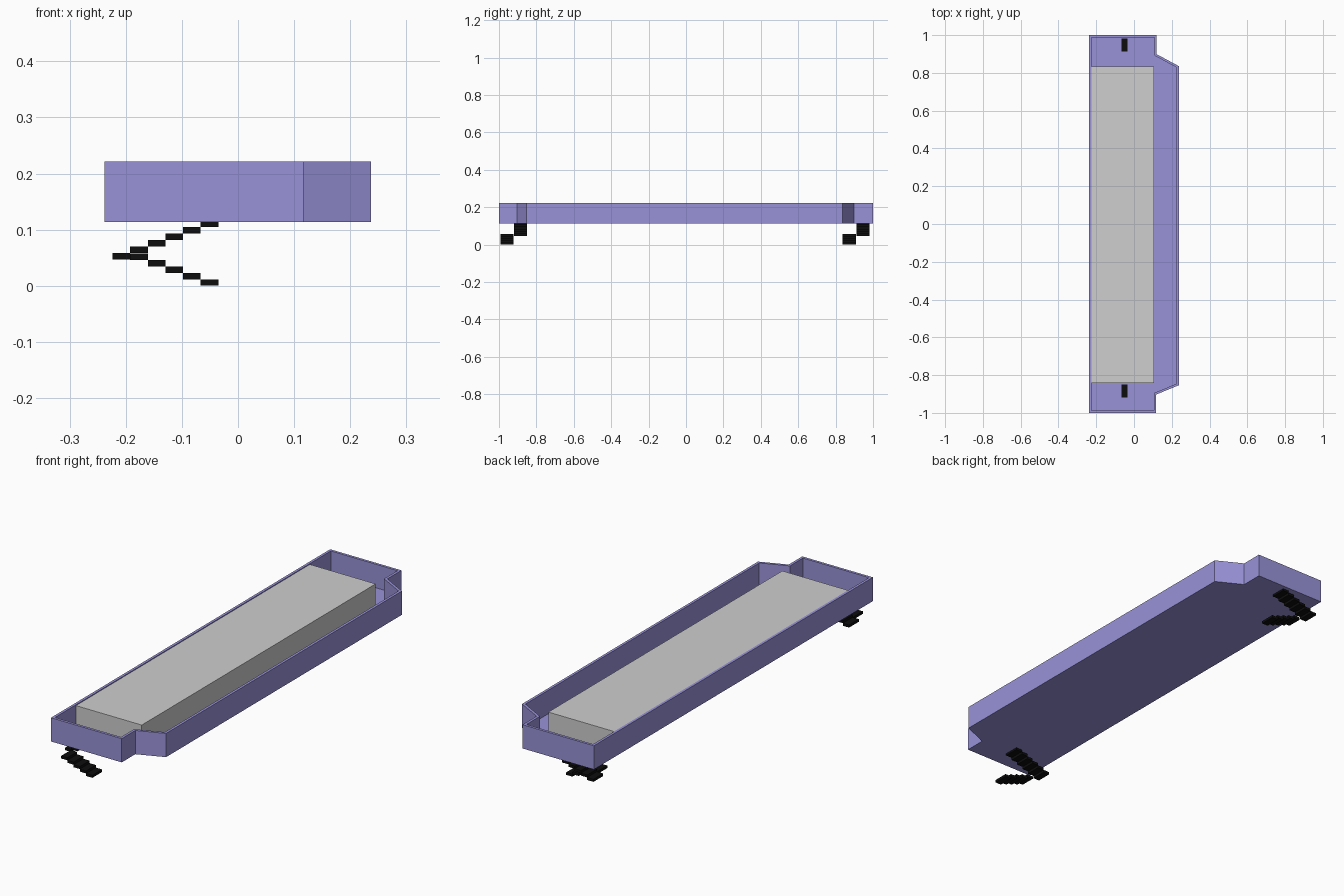
import bpy
import bmesh
from mathutils import Vector

cube = bpy.data.objects.get("Cube")
if cube:
    bpy.data.objects.remove(cube, do_unlink=True)


def material(name, rgb):
    m = bpy.data.materials.new(name)
    m.use_nodes = True
    m.diffuse_color = (*rgb, 1)
    m.node_tree.nodes["Principled BSDF"].inputs["Base Color"].default_value = (*rgb, 1)
    return m


purple = material("soft purple", (0.32, 0.29, 0.69))
grey = material("light grey", (0.62, 0.62, 0.62))
black = material("black", (0.004, 0.004, 0.004))


def finish(name, bm, mat):
    bmesh.ops.recalc_face_normals(bm, faces=bm.faces)
    mesh = bpy.data.meshes.new(name)
    bm.to_mesh(mesh)
    bm.free()
    mesh.materials.append(mat)
    obj = bpy.data.objects.new(name, mesh)
    bpy.context.collection.objects.link(obj)
    return obj


def add_box(bm, low, high):
    low, high = Vector(low), Vector(high)
    verts = bmesh.ops.create_cube(bm, size=1)["verts"]
    bmesh.ops.scale(bm, vec=high - low, verts=verts)
    bmesh.ops.translate(bm, vec=(low + high) / 2, verts=verts)


# Open tray: notched outline, thin walls and a thin floor
BASE, FLOOR, RIM, WALL = 0.1135, 0.1145, 0.221, 0.012
outline = [(-0.238, -1), (0.117, -1), (0.117, -0.903), (0.237, -0.854),
           (0.237, 0.836), (0.12, 0.899), (0.12, 1), (-0.238, 1)]
bm = bmesh.new()
bottom = [bm.verts.new((x, y, BASE)) for x, y in outline]
top = [bm.verts.new((x, y, RIM)) for x, y in outline]
bm.faces.new(bottom[::-1])
inner = bm.faces.new(top)
for i in range(len(outline)):
    j = (i + 1) % len(outline)
    bm.faces.new((bottom[i], bottom[j], top[j], top[i]))
bm.normal_update()
bmesh.ops.inset_region(bm, faces=[inner], thickness=WALL, use_even_offset=True)
floor = bmesh.ops.extrude_discrete_faces(bm, faces=[inner])["faces"][0]
bmesh.ops.translate(bm, vec=(0, 0, FLOOR - RIM), verts=floor.verts)
finish("tray", bm, purple)

# Solid block lying inside the tray
bm = bmesh.new()
add_box(bm, (-0.224, -0.841, FLOOR), (0.106, 0.835, 0.219))
finish("inner_block", bm, grey)

# Folding stairs: an upper flight down to a landing, then a lower flight back
STEP, WIDTH, THICK, DROP = 0.0314, 0.07, 0.0115, 0.0115


def stairs(name, y_upper):
    bm = bmesh.new()
    y_lower = y_upper - 0.074
    for i in range(6):
        x = -0.0665 - i * STEP
        z = 0.1158 - i * DROP
        add_box(bm, (x, y_upper, z - THICK), (x + STEP, y_upper + WIDTH, z))
    for i in range(5):
        x = -0.0665 - i * STEP
        z = i * DROP
        add_box(bm, (x, y_lower, z), (x + STEP, y_lower + WIDTH, z + THICK))
    finish(name, bm, black)


stairs("front_stairs", -0.919)
stairs("back_stairs", 0.912)
